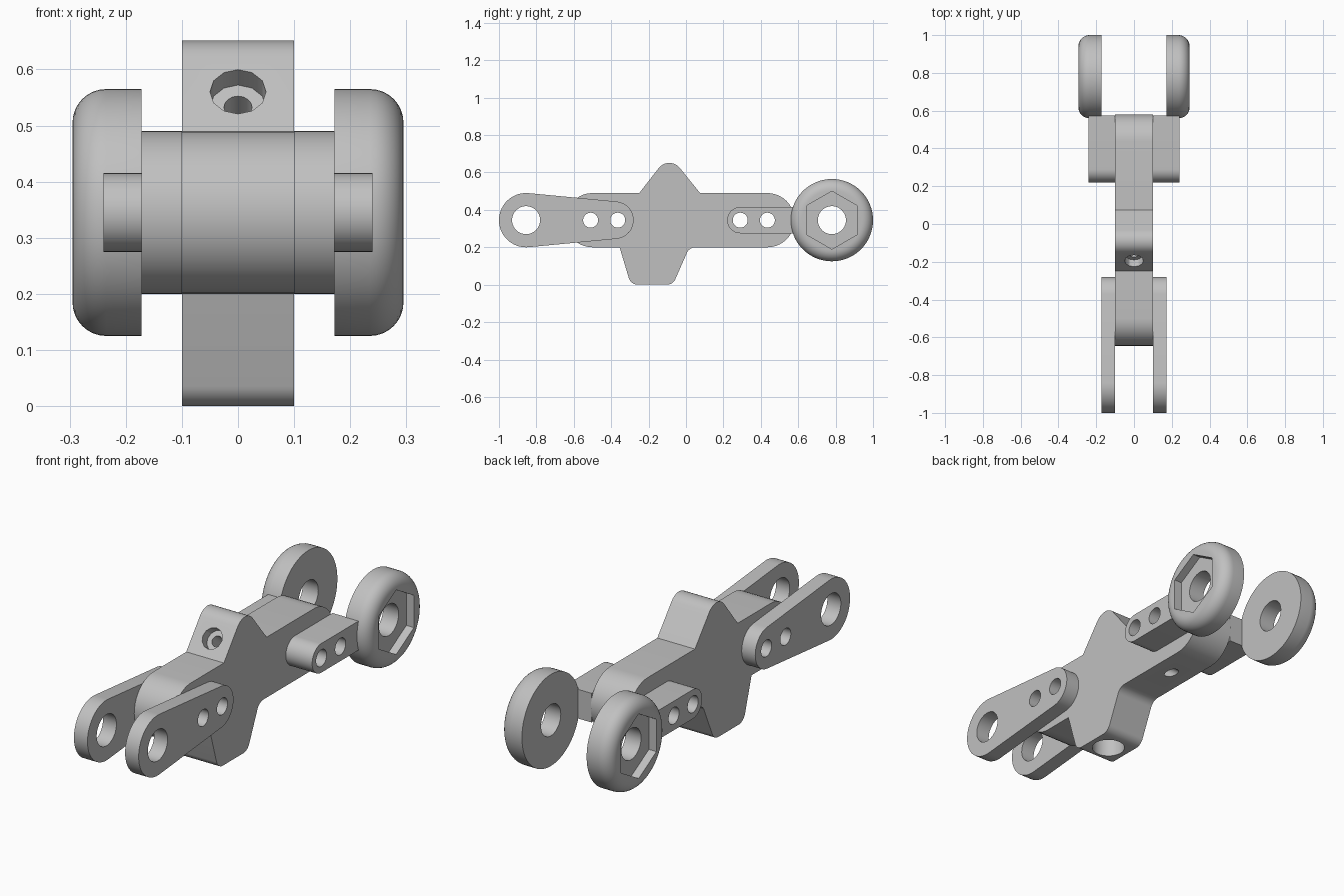
import bpy, bmesh, math
from mathutils import Vector, Matrix

cube = bpy.data.objects.get("Cube")
if cube:
    bpy.data.objects.remove(cube, do_unlink=True)

grey = bpy.data.materials.new("plain_grey")
grey.use_nodes = True
COLOUR = (0.53, 0.53, 0.53, 1)
grey.diffuse_color = COLOUR
grey.node_tree.nodes["Principled BSDF"].inputs["Base Color"].default_value = COLOUR

MID = 0.345        # height of the main axis
HOLE = 0.075       # large bore radius
PIN = 0.04         # pin hole radius
FRONT_PINS = (-0.51, -0.365)
REAR_PINS = (0.29, 0.435)


def finish(name, bm):
    bmesh.ops.recalc_face_normals(bm, faces=bm.faces)
    mesh = bpy.data.meshes.new(name)
    bm.to_mesh(mesh)
    bm.free()
    mesh.materials.append(grey)
    obj = bpy.data.objects.new(name, mesh)
    bpy.context.collection.objects.link(obj)
    return obj


def rounded(corners, steps=10):
    """Outline from (y, z, radius) corners, each corner filleted."""
    out = []
    for i, (y, z, r) in enumerate(corners):
        p = Vector((y, z))
        if r == 0:
            out.append(p)
            continue
        a = (Vector(corners[i - 1][:2]) - p).normalized()
        b = (Vector(corners[(i + 1) % len(corners)][:2]) - p).normalized()
        half = a.angle(b) / 2
        centre = p + (a + b).normalized() * r / math.sin(half)
        start = p + a * r / math.tan(half) - centre
        end = p + b * r / math.tan(half) - centre
        sweep = end.angle_signed(start)
        for k in range(steps + 1):
            out.append(centre + Matrix.Rotation(sweep * k / steps, 2) @ start)
    return out


def arc(y, r, start, end, steps=24):
    angles = [start + (end - start) * k / steps for k in range(steps + 1)]
    return [Vector((y + r * math.cos(t), MID + r * math.sin(t))) for t in angles]


def prism(outline, x0, x1):
    """Extrude a (y, z) outline from x0 to x1."""
    bm = bmesh.new()
    face = bm.faces.new([bm.verts.new((x0, p.x, p.y)) for p in outline])
    side = bmesh.ops.extrude_face_region(bm, geom=[face])
    verts = [v for v in side["geom"] if isinstance(v, bmesh.types.BMVert)]
    bmesh.ops.translate(bm, verts=verts, vec=(x1 - x0, 0, 0))
    bmesh.ops.remove_doubles(bm, verts=bm.verts, dist=0.0005)
    return bm


def rod(start, end, r, sides=40, turn=0):
    """Cylinder between two points, used for cutting."""
    start, end = Vector(start), Vector(end)
    axis = end - start
    place = (Matrix.Translation((start + end) / 2)
             @ axis.to_track_quat('Z', 'Y').to_matrix().to_4x4()
             @ Matrix.Rotation(turn, 4, 'Z'))
    bm = bmesh.new()
    bmesh.ops.create_cone(bm, cap_ends=True, segments=sides, radius1=r,
                          radius2=r, depth=axis.length, matrix=place)
    obj = finish("cutter", bm)
    obj.hide_render = True
    return obj


def cross_hole(y, r):
    return rod((-0.5, y, MID), (0.5, y, MID), r)


def complete(obj, cutters, mirror=False):
    """Cut the holes, mirror if needed and shade."""
    bpy.ops.object.select_all(action='DESELECT')
    obj.select_set(True)
    bpy.context.view_layer.objects.active = obj
    for cutter in cutters:
        mod = obj.modifiers.new("cut", 'BOOLEAN')
        mod.operation, mod.solver, mod.object = 'DIFFERENCE', 'EXACT', cutter
        bpy.ops.object.modifier_apply(modifier=mod.name)
        bpy.data.objects.remove(cutter, do_unlink=True)
    if mirror:
        mod = obj.modifiers.new("mirror", 'MIRROR')
        mod.use_mirror_merge = False
        bpy.ops.object.modifier_apply(modifier=mod.name)
    bpy.ops.object.shade_smooth_by_angle(angle=math.radians(30))


# Central body: bar with rounded ends, a hump above and a foot below
profile = rounded([
    (-0.645, 0.2, 0.1449), (-0.645, 0.49, 0.1449), (-0.25, 0.49, 0),
    (-0.09, 0.695, 0.072), (0.075, 0.49, 0),
    (0.58, 0.49, 0.1449), (0.58, 0.2, 0.1449),
    (0.018, 0.2, 0.05), (-0.07, 0, 0.05), (-0.295, 0, 0.05), (-0.355, 0.2, 0),
])
body = finish("body", prism(profile, -0.1, 0.1))
mouth = Vector((0, -0.195, 0.56))
slant = Vector((0, 0.79, -0.61))
complete(body, [cross_hole(y, PIN) for y in FRONT_PINS + REAR_PINS] + [
    rod((0, -0.185, -0.1), (0, -0.185, 0.2), HOLE),            # foot socket
    rod(mouth - slant * 0.08, mouth + slant * 0.045, 0.05, 12),  # counterbore
    rod(mouth, mouth + slant * 0.8, 0.025, 16),                # slanted screw hole
])

# Front arms: tapered links, wide at the front bore
BIG, SMALL, Y_BIG, Y_SMALL = 0.145, 0.1, -0.855, -0.38
tilt = math.acos((BIG - SMALL) / (Y_SMALL - Y_BIG))
link = (arc(Y_SMALL, SMALL, -tilt, tilt)
        + arc(Y_BIG, BIG, tilt, 2 * math.pi - tilt, 36))
arms = finish("front_arms", prism(link, 0.1, 0.172))
complete(arms, [cross_hole(Y_BIG, HOLE)]
         + [cross_hole(y, PIN) for y in FRONT_PINS], mirror=True)

# Rear brackets: bars with a rounded front end that carry the wheels
bar = (arc(0.29, 0.07, math.pi / 2, math.pi * 1.5)
       + [Vector((0.575, MID - 0.07)), Vector((0.575, MID + 0.07))])
brackets = finish("rear_brackets", prism(bar, 0.1, 0.24))
complete(brackets, [cross_hole(y, PIN) for y in REAR_PINS], mirror=True)

# Rear wheels: discs with a rounded outer rim, a bore and a hexagonal recess
WHEEL_Y, INNER, OUTER = 0.78, 0.172, 0.295
bm = prism(arc(WHEEL_Y, 0.22, 0, 2 * math.pi, 64), INNER, OUTER)
rim = [e for e in bm.edges if all(v.co.x > OUTER - 0.001 for v in e.verts)]
bmesh.ops.bevel(bm, geom=rim, offset=0.06, segments=8, profile=0.5,
                affect='EDGES')
wheels = finish("rear_wheels", bm)
hexagon = finish("cutter", prism(
    arc(WHEEL_Y, 0.155, math.pi / 2, math.pi * 2.5, 6), OUTER - 0.04, OUTER + 0.1))
hexagon.hide_render = True
complete(wheels, [hexagon, cross_hole(WHEEL_Y, HOLE)], mirror=True)
